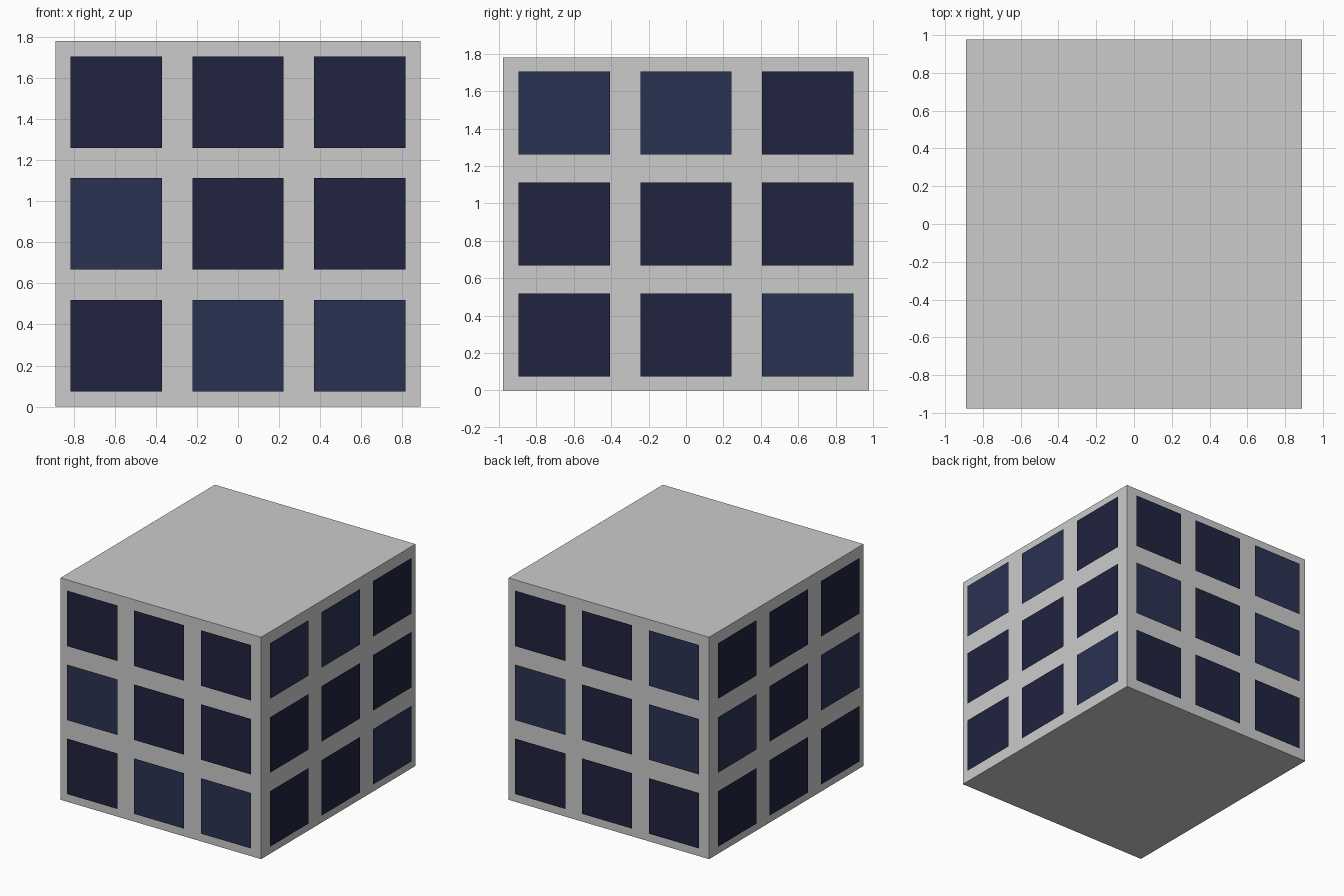
import bpy
from math import radians
from mathutils import Matrix, Vector

if "Cube" in bpy.data.objects:
    bpy.data.objects.remove(bpy.data.objects["Cube"])

W, D, H = 1.78, 1.956, 1.78   # building block size
GAP = 0.022                   # panes float just off the walls
FILL = 0.75                   # pane share of each grid cell


def material(name, rgb):
    m = bpy.data.materials.new(name)
    m.diffuse_color = (*rgb, 1)
    m.use_nodes = True
    m.node_tree.nodes["Principled BSDF"].inputs["Base Color"].default_value = m.diffuse_color
    return m


dark = material("dark_glass", (0.0144, 0.0168, 0.050))
light = material("light_glass", (0.0232, 0.0319, 0.084))

# Main block
bpy.ops.mesh.primitive_cube_add(size=1, location=(0, 0, H / 2))
block = bpy.context.object
block.name = "building_block"
block.scale = (W, D, H)


def facade(name, angle, width, dist, pattern):
    """3x3 grid of flat panes; pattern rows run top to bottom, seen from outside."""
    turn = Matrix.Rotation(radians(angle), 4, 'Z')
    cw, ch = width / 3, H / 3
    for r, row in enumerate(pattern.split()):
        for c, key in enumerate(row):
            pos = turn @ Vector(((c - 1) * cw, -dist - GAP, H - (r + 0.5) * ch))
            bpy.ops.mesh.primitive_plane_add(
                size=1, location=pos, rotation=(radians(90), 0, radians(angle)))
            pane = bpy.context.object
            pane.name = f"{name}_window_{r + 1}_{c + 1}"
            pane.scale = (cw * FILL, ch * FILL, 1)
            pane.data.materials.append(light if key == "L" else dark)


# Windows on all four walls (L = lighter glass)
facade("front", 0, W, D / 2, "DDD LDD DLL")
facade("right", 90, D, W / 2, "LLD DDD DDL")
facade("back", 180, W, D / 2, "DDL LDL DDD")
facade("left", 270, D, W / 2, "DDD LDL DDD")
